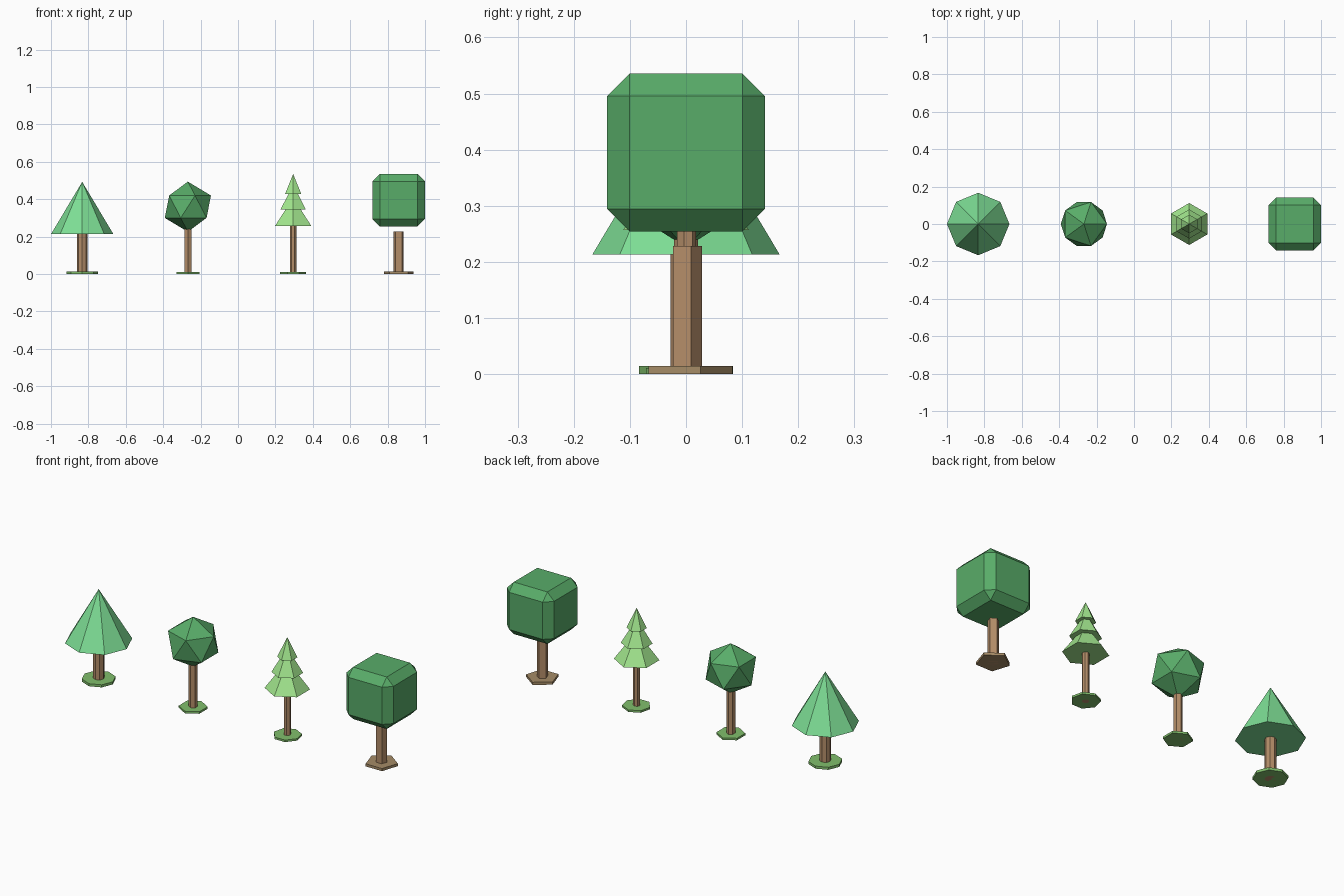
import bpy, bmesh
from math import sin, cos, pi

if "Cube" in bpy.data.objects:
    bpy.data.objects.remove(bpy.data.objects["Cube"])


def material(name, rgb):
    m = bpy.data.materials.new(name)
    m.diffuse_color = (*[c ** 2.2 for c in rgb], 1)
    m.use_nodes = True
    m.node_tree.nodes["Principled BSDF"].inputs["Base Color"].default_value = m.diffuse_color
    return m


BARK = material("bark", (0.70, 0.55, 0.41))
SOIL = material("soil", (0.64, 0.54, 0.40))
GRASS = material("grass", (0.50, 0.74, 0.42))
MINT = material("mint_leaf", (0.49, 0.87, 0.58))
DEEP = material("deep_leaf", (0.35, 0.67, 0.41))
LIME = material("lime_leaf", (0.63, 0.90, 0.55))


def add_object(name, bm, x, z, mat):
    bmesh.ops.recalc_face_normals(bm, faces=bm.faces)
    mesh = bpy.data.meshes.new(name)
    bm.to_mesh(mesh)
    bm.free()
    mesh.materials.append(mat)
    ob = bpy.data.objects.new(name, mesh)
    ob.location = (x, 0, z)
    bpy.context.collection.objects.link(ob)
    return ob


def lathe(name, x, sides, profile, mat):
    """Spin (radius, z) points round z, first corner at +y; radius 0 makes a tip."""
    bm = bmesh.new()
    rings = []
    for r, z in profile:
        n = sides if r > 0 else 1
        rings.append([bm.verts.new((r * sin(2 * pi * i / sides),
                                    r * cos(2 * pi * i / sides), z))
                      for i in range(n)])
    for a, b in zip(rings, rings[1:]):
        for i in range(sides):
            j = (i + 1) % sides
            bm.faces.new((a[i], a[j], b[0]) if len(b) == 1
                         else (a[i], a[j], b[j], b[i]))
    for ring in (rings[0], rings[-1]):
        if len(ring) > 1:
            bm.faces.new(ring)
    return add_object(name, bm, x, 0, mat)


# Trunks and ground pads: name, x, sides, trunk radius, trunk top, pad radius, pad height, pad material
X1, X2, X3, X4 = -0.833, -0.268, 0.295, 0.859
for name, x, n, r, top, pad_r, pad_h, mat in (
        ("cone_tree", X1, 8, 0.028, 0.213, 0.084, 0.014, GRASS),
        ("round_tree", X2, 6, 0.0218, 0.240, 0.071, 0.011, GRASS),
        ("fir_tree", X3, 7, 0.018, 0.257, 0.071, 0.011, GRASS),
        ("block_tree", X4, 5, 0.0285, 0.228, 0.083, 0.014, SOIL)):
    lathe(name + "_trunk", x, n, [(r, 0), (r, top)], BARK)
    lathe(name + "_ground", x, n, [(pad_r, 0), (pad_r, pad_h)], mat)

# Cone crown
lathe("cone_tree_crown", X1, 8, [(0.167, 0.213), (0, 0.493)], MINT)

# Three-tier fir crown
lathe("fir_tree_crown", X3, 6,
      [(0.112, 0.257), (0.047, 0.345), (0.078, 0.345),
       (0.029, 0.428), (0.050, 0.428), (0, 0.535)], LIME)

# Round crown: icosahedron
bm = bmesh.new()
bmesh.ops.create_icosphere(bm, subdivisions=1, radius=1)
bmesh.ops.scale(bm, vec=(0.138, 0.138, 0.134), verts=bm.verts)
add_object("round_tree_crown", bm, X2, 0.360, DEEP)

# Block crown: chamfered cube
bm = bmesh.new()
bmesh.ops.create_cube(bm, size=0.281)
bmesh.ops.bevel(bm, geom=bm.edges[:], offset=0.040, offset_type='OFFSET',
                segments=1, affect='EDGES', profile=0.5)
add_object("block_tree_crown", bm, X4, 0.395, DEEP)
